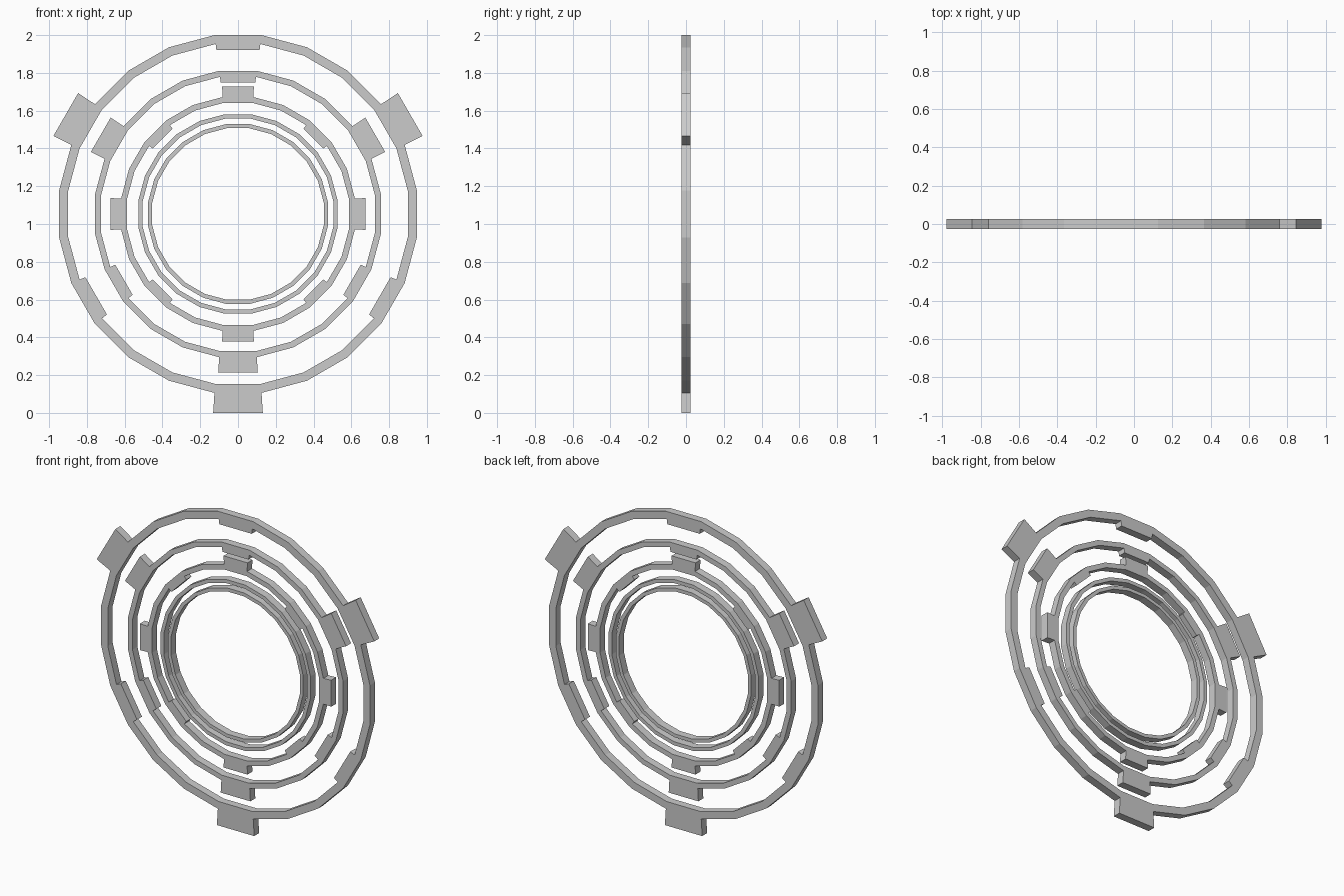
import bpy, bmesh, math
from mathutils import Vector

if "Cube" in bpy.data.objects:
    bpy.data.objects.remove(bpy.data.objects["Cube"])

N = 24            # sides of every ring
CZ = 1.053        # height of the common centre
HALF_Y = 0.025    # half the thickness
TAN = math.tan(math.pi / N)


def radial(deg):
    """Unit vector in the front plane, measured clockwise from the top."""
    a = math.radians(deg)
    return Vector((math.sin(a), 0, math.cos(a)))


def ring(name, outer, inner, out_at=(), out_r=0, in_at=(), in_r=0):
    """Flat 24-sided ring; radii are measured to the flats."""
    bm = bmesh.new()
    step = 360 / N
    k = 1 / math.cos(math.pi / N)
    loops = []
    for i in range(N):
        d = radial((i - 0.5) * step) * k
        loops.append([bm.verts.new(d * r + Vector((0, y, 0)))
                      for r, y in ((outer, -HALF_Y), (outer, HALF_Y),
                                   (inner, HALF_Y), (inner, -HALF_Y))])
    outer_faces, inner_faces = [], []
    for i in range(N):
        a, b = loops[i], loops[(i + 1) % N]
        quad = [bm.faces.new((a[j], a[(j + 1) % 4], b[(j + 1) % 4], b[j]))
                for j in range(4)]
        outer_faces.append(quad[0])
        inner_faces.append(quad[2])
    bmesh.ops.recalc_face_normals(bm, faces=bm.faces[:])

    # Teeth: extrude single rim faces outward or inward
    teeth = [(outer_faces, d, out_r, 0.948) for d in out_at]
    teeth += [(inner_faces, d, in_r, 1.0) for d in in_at]
    for faces, deg, r, taper in teeth:
        d = radial(deg)
        t = radial(deg + 90)
        face = faces[round(deg / step) % N]
        geo = bmesh.ops.extrude_face_region(bm, geom=[face])["geom"]
        for v in (g for g in geo if isinstance(g, bmesh.types.BMVert)):
            side = 1 if v.co.dot(t) > 0 else -1
            v.co = d * r + t * (side * r * TAN * taper) + Vector((0, v.co.y, 0))
        if face.is_valid:
            bm.faces.remove(face)
    bmesh.ops.recalc_face_normals(bm, faces=bm.faces[:])

    mesh = bpy.data.meshes.new(name)
    bm.to_mesh(mesh)
    bm.free()
    obj = bpy.data.objects.new(name, mesh)
    obj.location.z = CZ
    bpy.context.collection.objects.link(obj)


# Two large rings with alternating outward and inward teeth
three_out, three_in = (60, 180, 300), (0, 120, 240)
ring("outer_ring", 0.947, 0.90, three_out, 1.053, three_in, 0.867)
ring("second_ring", 0.758, 0.726, three_out, 0.839, three_in, 0.697)
# Middle ring with four teeth each way
ring("middle_ring", 0.619, 0.588, (0, 90, 180, 270), 0.674,
     (45, 135, 225, 315), 0.564)
# Two plain thin inner rings
ring("fourth_ring", 0.528, 0.505)
ring("inner_ring", 0.476, 0.454)
